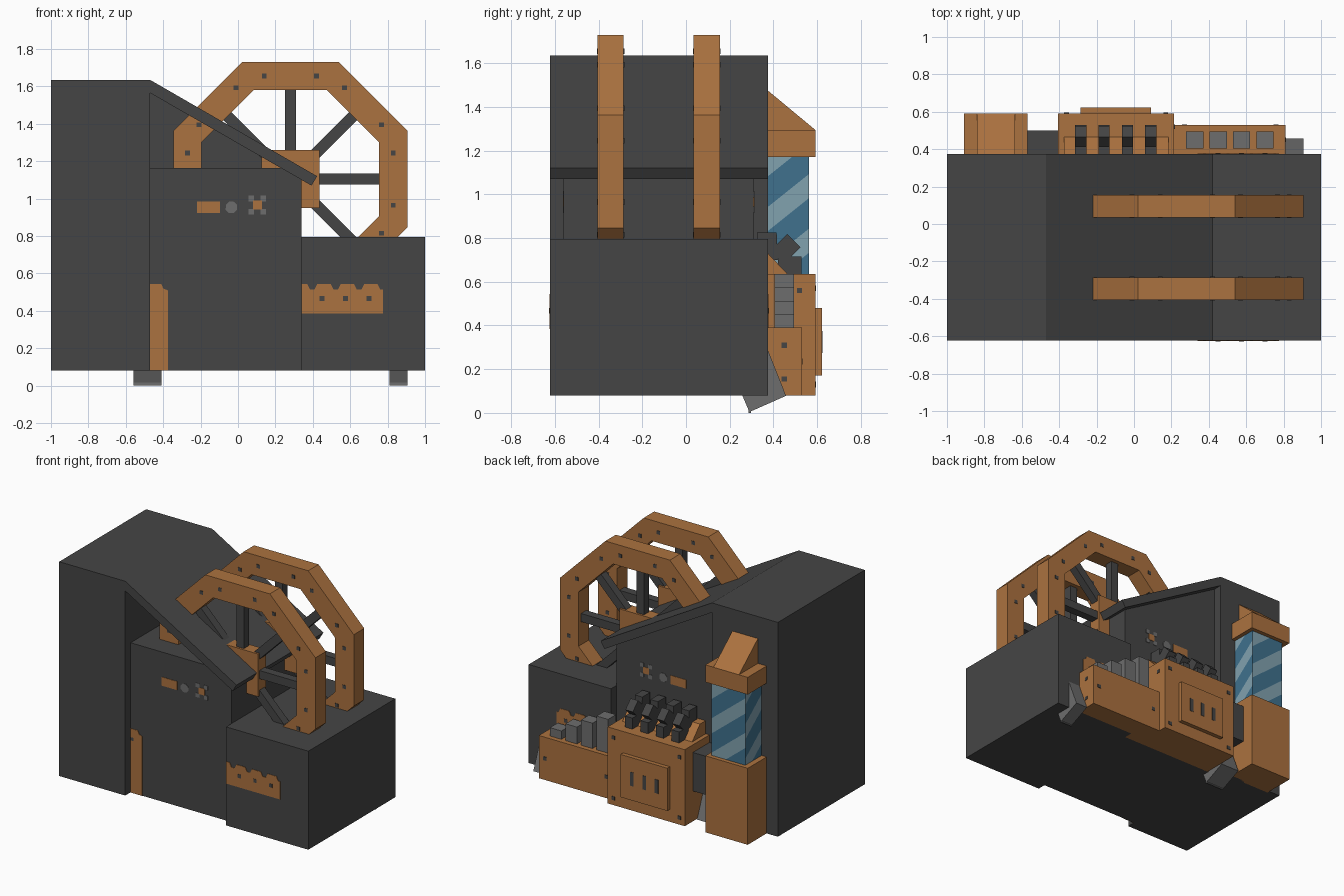
import bpy, bmesh, math
from mathutils import Vector

if "Cube" in bpy.data.objects:
    bpy.data.objects.remove(bpy.data.objects["Cube"])


def material(name, rgb):
    m = bpy.data.materials.new(name)
    m.diffuse_color = (*rgb, 1)
    m.use_nodes = True
    m.node_tree.nodes["Principled BSDF"].inputs["Base Color"].default_value = m.diffuse_color
    return m


DARK = material("dark_iron", (0.06, 0.06, 0.06))
BROWN = material("copper_brown", (0.41, 0.168, 0.05))
GREY = material("mid_grey", (0.155, 0.155, 0.155))
BLUE = material("tank_blue", (0.05, 0.165, 0.27))
PALE = material("tank_highlight", (0.22, 0.36, 0.43))


def finish(name, bm, *mats):
    bmesh.ops.recalc_face_normals(bm, faces=bm.faces)
    me = bpy.data.meshes.new(name)
    bm.to_mesh(me)
    bm.free()
    for m in mats:
        me.materials.append(m)
    ob = bpy.data.objects.new(name, me)
    bpy.context.collection.objects.link(ob)
    return ob


def prism(name, pts, a, b, mat, axis="y"):
    """Extrude a profile (xz along y, or yz along x) from a to b."""
    bm = bmesh.new()
    put = (lambda p, t: (p[0], t, p[1])) if axis == "y" else (lambda p, t: (t, p[0], p[1]))
    lo = [bm.verts.new(put(p, a)) for p in pts]
    hi = [bm.verts.new(put(p, b)) for p in pts]
    bm.faces.new(lo)
    bm.faces.new(hi[::-1])
    n = len(pts)
    for i in range(n):
        j = (i + 1) % n
        bm.faces.new((lo[i], lo[j], hi[j], hi[i]))
    return finish(name, bm, mat)


def box(name, x0, x1, y0, y1, z0, z1, mat):
    return prism(name, [(x0, z0), (x1, z0), (x1, z1), (x0, z1)], y0, y1, mat)


def bar(c, length, width, angle):
    """Corner points of a turned rectangle centred on c."""
    u = Vector((math.cos(angle), math.sin(angle)))
    v = Vector((-u.y, u.x))
    return [Vector(c) + u * sx * length / 2 + v * sy * width / 2
            for sx, sy in ((-1, -1), (1, -1), (1, 1), (-1, 1))]


def dot(name, x, z, y, mat=DARK, s=0.013):
    box(name, x - s, x + s, y - 0.003, y + 0.003, z - s, z + s, mat)


# Main housing: tower, recessed middle, low block and sloping roof
F, B = -0.622, 0.375
box("tower", -1, -0.47, F, B, 0.08, 1.635, DARK)
box("middle_block", -0.47, 0.34, -0.56, 0.31, 0.08, 1.165, DARK)
box("low_block", 0.34, 1, F, B, 0.08, 0.795, DARK)
prism("roof_back_wall", [(-0.47, 1.165), (0.22, 1.165), (0.22, 1.19), (-0.47, 1.59)], 0.2, 0.31, DARK)
prism("sloping_roof", [(-0.47, 1.565), (0.393, 1.07), (0.423, 1.12), (-0.47, 1.635)], F, B, DARK)

# Painted panels on the front and back of the housing
for side, ym, yo in (("front", -0.56, F), ("back", 0.31, B)):
    prism(side + "_strip", [(-0.47, 0.08), (-0.375, 0.08), (-0.375, 0.51), (-0.4, 0.52),
                            (-0.41, 0.545), (-0.47, 0.545)], ym - 0.003, ym + 0.003, BROWN)
    dot(side + "_strip_bolt", -0.455, 0.47, ym, s=0.012)
    # panel with a notched top edge
    top = [(0.775, 0.385), (0.775, 0.515)]
    for x in (0.76, 0.635, 0.51, 0.385):
        top += [(x, 0.515), (x - 0.015, 0.545), (max(x - 0.085, 0.34), 0.545), (max(x - 0.1, 0.34), 0.515)]
    top = top[:-2] + [(0.34, 0.545)]
    prism(side + "_notched_panel", [(0.34, 0.385)] + top, yo - 0.003, yo + 0.003, BROWN)
    out = -0.002 if side == "front" else 0.002
    for x in (0.45, 0.575, 0.70):
        dot(side + "_panel_bolt", x, 0.467, yo + out)
    # dial cluster
    box(side + "_indicator_bar", -0.22, -0.095, ym - 0.003, ym + 0.003, 0.922, 0.985, BROWN)
    prism(side + "_gauge", [(-0.035 + 0.033 * math.cos(k * math.pi / 4 + 0.39), 0.953 + 0.033 * math.sin(k * math.pi / 4 + 0.39))
                            for k in range(8)], ym - 0.003, ym + 0.003, GREY)
    dot(side + "_valve_centre", 0.103, 0.965, ym, BROWN, 0.024)
    for dx in (-1, 1):
        for dz in (-1, 1):
            dot(side + "_valve_tip", 0.103 + 0.033 * dx, 0.965 + 0.036 * dz, ym, GREY, 0.015)

# Two octagonal wheels with hub, spokes and bolts
CX, CZ = 0.28, 1.105


def make_wheel(tag, y0, y1):
    bm = bmesh.new()
    rings = []
    for y in (y0, y1):
        for ap in (0.625, 0.475):
            r = ap / math.cos(math.pi / 8)
            rings.append([bm.verts.new((CX + r * math.cos((k + 0.5) * math.pi / 4), y,
                                        CZ + r * math.sin((k + 0.5) * math.pi / 4))) for k in range(8)])
    fo, fi, bo, bi = rings
    for p, q in ((fo, fi), (fi, bi), (bi, bo), (bo, fo)):
        for k in range(8):
            j = (k + 1) % 8
            bm.faces.new((p[k], p[j], q[j], q[k]))
    finish(tag + "_wheel_rim", bm, BROWN)
    ym = (y0 + y1) / 2
    box(tag + "_wheel_hub", CX - 0.155, CX + 0.155, ym - 0.045, ym + 0.045, CZ - 0.155, CZ + 0.155, BROWN)
    for k in range(8):
        a = k * math.pi / 4
        u = Vector((math.cos(a), math.sin(a)))
        v = Vector((-u.y, u.x))
        c = Vector((CX, CZ))
        prism(tag + "_spoke", bar(c + u * 0.27, 0.43, 0.06, a), ym - 0.03, ym + 0.03, DARK)
        for s in (-0.14, 0.14):
            p = c + u * 0.55 + v * s
            for y in (y0, y1):
                dot(tag + "_rim_bolt", p.x, p.y, y)


make_wheel("front", -0.405, -0.285)
make_wheel("back", 0.035, 0.155)

# Tilted feet
for x0, x1 in ((-0.56, -0.41), (0.81, 0.905)):
    prism("tilted_foot", [(0.29, 0.004), (0.458, 0.078), (0.37, 0.3), (0.19, 0.24)], x0, x1, GREY, "x")
    box("foot_toe", x0, x1, 0.285, 0.297, 0, 0.03, GREY)

# Striped fluid tank with base and cap
box("tank_base", -0.91, -0.57, B - 0.02, 0.592, 0.08, 0.635, BROWN)
box("tank_cap", -0.91, -0.57, B - 0.02, 0.592, 1.17, 1.295, BROWN)
prism("tank_chute", [(B, 1.295), (0.592, 1.295), (B, 1.475)], -0.84, -0.635, BROWN, "x")
bm = bmesh.new()
bmesh.ops.create_cube(bm, size=1)
for v in bm.verts:
    v.co = (-0.735 + v.co.x * 0.27, 0.462 + v.co.y * 0.2, 0.9025 + v.co.z * 0.535)
bmesh.ops.split_edges(bm, edges=bm.edges)
PERIOD = 0.25


def stripe_normal(f):
    """Stripes rise to the right as seen from outside each wall."""
    right = Vector((0, 0, 1)).cross(f.normal)
    return Vector((0, 0, 1)) - right * 0.8


bm.normal_update()
for wall in [f for f in bm.faces if abs(f.normal.z) < 0.5]:
    n = stripe_normal(wall)
    c = wall.calc_center_median()
    pieces = [wall]
    for k in range(-3, 4):
        for off in (0, 0.11):
            geom = set(pieces)
            for f in pieces:
                geom.update(f.edges)
                geom.update(f.verts)
            res = bmesh.ops.bisect_plane(bm, geom=list(geom), plane_no=n.normalized(),
                                         plane_co=c + Vector((0, 0, k * PERIOD + off)))
            pieces = [g for g in res["geom"] if isinstance(g, bmesh.types.BMFace)]
    for f in pieces:
        if ((f.calc_center_median() - c).dot(n) % PERIOD) < 0.11:
            f.material_index = 1
bmesh.ops.remove_doubles(bm, verts=bm.verts, dist=0.0001)
finish("striped_tank", bm, BLUE, PALE)
box("tank_connector", -0.57, -0.405, 0.3, 0.5, 0.3, 0.58, DARK)

# Control box with slotted panel and lever bank
box("control_box", -0.405, 0.215, 0.3, 0.592, 0.08, 0.635, BROWN)
box("control_panel", -0.285, 0.09, 0.59, 0.622, 0.17, 0.48, BROWN)
for x in (-0.2, -0.1, 0.0):
    box("panel_slot", x - 0.014, x + 0.014, 0.619, 0.624, 0.275, 0.375, DARK)
for x in (-0.36, 0.17):
    for z in (0.13, 0.57):
        dot("control_box_bolt", x, z, 0.592)
prism("lever_ramp", [(0.3, 0.635), (0.465, 0.635), (B, 0.73), (0.3, 0.73)], -0.375, 0.185, BROWN, "x")
for x in (-0.285, -0.16, -0.035, 0.09):
    a, b = x - 0.03, x + 0.03
    prism("lever_back", [(0.325, 0.7), (0.42, 0.7), (0.415, 0.825), (0.325, 0.825)], a, b, DARK, "x")
    prism("lever_middle", bar((0.455, 0.75), 0.085, 0.11, -math.pi / 4), a, b, DARK, "x")
    prism("lever_front", [(0.42, 0.63), (0.528, 0.63), (0.528, 0.715), (0.42, 0.715)], a, b, DARK, "x")

# Low shelf with stepped pistons
box("piston_shelf", 0.215, 0.81, 0.3, 0.53, 0.08, 0.39, BROWN)
for k in range(4):
    x = 0.325 + 0.125 * k
    box("piston", x - 0.046, x + 0.046, 0.405, 0.495, 0.38, 0.635 - 0.0615 * k, GREY)
for x, y, z in ((0.81, 0.45, 0.31), (0.81, 0.45, 0.155), (0.215, 0.52, 0.56)):
    box("end_bolt", x - 0.003, x + 0.003, y - 0.012, y + 0.012, z - 0.012, z + 0.012, DARK)
for x in (0.27, 0.76):
    dot("shelf_bolt", x, 0.235, 0.53)
